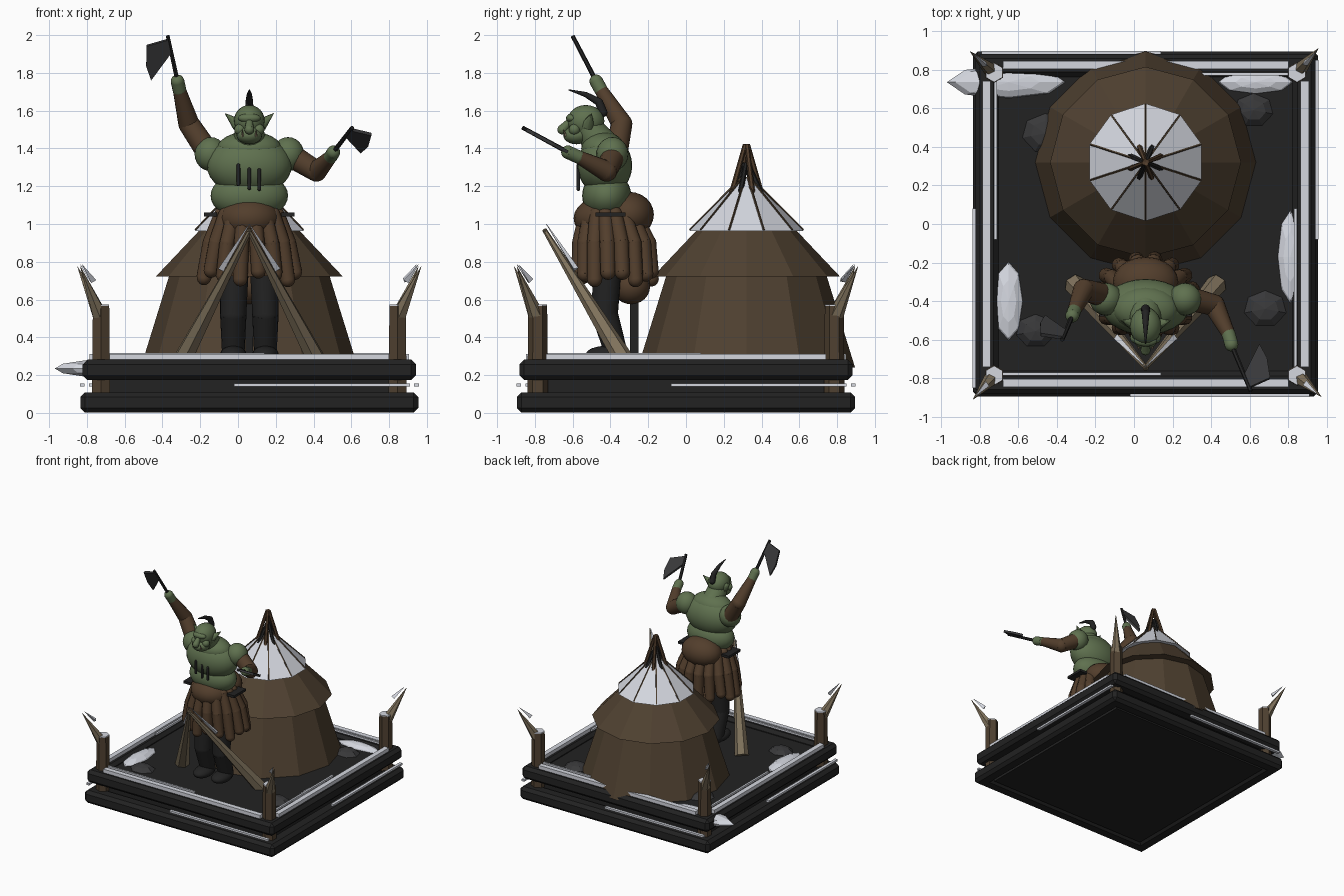
import bpy, bmesh, math
from mathutils import Vector, Matrix

cube = bpy.data.objects.get("Cube")
if cube:
    bpy.data.objects.remove(cube, do_unlink=True)

ORIGIN = Matrix.Translation((0.06, 0, 0))
UP = Vector((0, 0, 1))


def material(name, r, g, b):
    m = bpy.data.materials.new(name)
    m.use_nodes = True
    m.diffuse_color = (r, g, b, 1)
    bsdf = m.node_tree.nodes["Principled BSDF"]
    bsdf.inputs["Base Color"].default_value = (r, g, b, 1)
    bsdf.inputs["Roughness"].default_value = 0.9
    return m


BLACK = material("charred black", .016, .016, .016)
STONE = material("dark stone", .04, .04, .042)
SNOW = material("snow white", .66, .68, .74)
HIDE = material("tent hide", .078, .052, .030)
BONE = material("pale wood", .21, .165, .105)
SKIN = material("green skin", .115, .165, .078)
CLOTH = material("brown cloth", .085, .048, .025)


def finish(bm, name, mat, smooth=False, bevel=0):
    """Turn a bmesh into a named object."""
    bmesh.ops.recalc_face_normals(bm, faces=bm.faces)
    me = bpy.data.meshes.new(name)
    bm.to_mesh(me)
    bm.free()
    me.materials.append(mat)
    if smooth:
        for p in me.polygons:
            p.use_smooth = True
        me.set_sharp_from_angle(angle=math.radians(50))
    ob = bpy.data.objects.new(name, me)
    ob.matrix_world = ORIGIN
    bpy.context.collection.objects.link(ob)
    if bevel:
        mod = ob.modifiers.new("chamfer", 'BEVEL')
        mod.width, mod.segments = bevel, 1
    return ob


def turn(k, v=(0, 0, 0)):
    return Matrix.Rotation(k * math.pi / 2, 4, 'Z') @ Vector(v)


def rod(bm, a, b, r1, r2, n=6):
    a, b = Vector(a), Vector(b)
    d = b - a
    m = Matrix.Translation((a + b) / 2) @ UP.rotation_difference(d).to_matrix().to_4x4()
    bmesh.ops.create_cone(bm, cap_ends=True, segments=n, radius1=r1, radius2=r2,
                          depth=d.length, matrix=m)


def ball(bm, c, r, u=20, v=12):
    r = r if isinstance(r, tuple) else (r, r, r)
    m = Matrix.Translation(c) @ Matrix.Diagonal((*r, 1))
    bmesh.ops.create_uvsphere(bm, u_segments=u, v_segments=v, radius=1, matrix=m)


def box(bm, c, size, k=0):
    m = (Matrix.Rotation(k * math.pi / 2, 4, 'Z') @ Matrix.Translation(c)
         @ Matrix.Diagonal((*size, 1)))
    bmesh.ops.create_cube(bm, size=1, matrix=m)


def chain(bm, pts, radii, n=16):
    """Rounded limb through points."""
    for i, (p, r) in enumerate(zip(pts, radii)):
        ball(bm, p, r, n, 10)
        if i:
            rod(bm, pts[i - 1], p, radii[i - 1], r, n)


# Ground and two layers of frame logs
bm = bmesh.new()
box(bm, (0, 0, .13), (1.54, 1.54, .24))
finish(bm, "ground", BLACK)
for name, z, out in (("lower_logs", .055, .895), ("upper_logs", .228, .882)):
    bm = bmesh.new()
    for k in range(4):
        box(bm, (0, .06 - out, z), (2 * out, .12, .108), k)
    finish(bm, name, BLACK, bevel=.025)

# Snow strips on the logs
bm = bmesh.new()
for k in range(4):
    box(bm, (0, -.825, .298), (1.48, .042, .03), k)
    box(bm, (-.33, -.778, .308), (.82, .016, .016), k)
    box(bm, (.385, -.885, .147), (.93, .025, .016), k)
finish(bm, "log_snow", SNOW)

# Corner posts with caps and outward spikes
posts, caps, spikes = bmesh.new(), bmesh.new(), bmesh.new()
for k in range(4):
    rod(posts, turn(k, (.785, .785, .1)), turn(k, (.785, .785, .565)), .055, .05)
    rod(caps, turn(k, (.785, .785, .565)), turn(k, (.785, .785, .573)), .05, .05)
    rod(spikes, turn(k, (.785, .785, .5)), turn(k, (.895, .91, .775)), .045, .001)
    rod(caps, turn(k, (.825, .83, .7)), turn(k, (.885, .895, .785)), .018, .001, 3)
finish(posts, "corner_posts", HIDE)
finish(caps, "post_snow", SNOW)
finish(spikes, "corner_spikes", BONE)

# Snow mounds and rocks
bm = bmesh.new()
for x, y, rx, ry in ((-.71, -.4, .08, .22), (.75, -.17, .07, .26),
                     (-.71, .735, .32, .09), (.57, .735, .21, .065)):
    ball(bm, (x, y, .235), (rx, ry, .05), 8, 6)
finish(bm, "snow_mounds", SNOW)
bm = bmesh.new()
for x, y, r in ((-.57, -.555, .11), (.62, -.44, .12), (.56, .59, .11), (-.52, .47, .13)):
    ball(bm, (x, y, .23), (r, r * .85, .06), 7, 5)
finish(bm, "rocks", STONE)


# Round tent: wall, roof, snowy peak, seams and crossed poles
def tent(r, z, a=0):
    return Vector((r * math.sin(a), .32 + r * math.cos(a), z))


bm = bmesh.new()
rod(bm, tent(0, .24), tent(0, .74), .575, .42, 12)
finish(bm, "tent_wall", HIDE)
bm = bmesh.new()
rod(bm, tent(0, .722), tent(0, .965), .495, .265, 12)
finish(bm, "tent_roof", HIDE)
bm = bmesh.new()
rod(bm, tent(0, .962), tent(0, 1.25), .305, .015, 10)
finish(bm, "tent_peak_snow", SNOW)
bm = bmesh.new()
for i in range(10):
    a = i * math.tau / 10
    rod(bm, tent(.3, .968, a), tent(.02, 1.25, a), .006, .006, 4)
finish(bm, "peak_seams", HIDE)
for name, mat, shift in (("dark_peak_poles", BLACK, 0), ("brown_peak_poles", CLOTH, .5)):
    bm = bmesh.new()
    for i in range(4):
        a = (i + shift) * math.tau / 4 + .4
        rod(bm, tent(.085, 1.16, a), tent(.008, 1.42 - .1 * (shift == 0), a), .015, .012)
    finish(bm, name, mat)

# Leaning entrance poles with snow along their tips
poles, snow = bmesh.new(), bmesh.new()
for s in (-1, 1):
    rod(poles, (s * .37, -.31, .25), (s * -.005, -.75, .97), .055, .012)
    rod(snow, (s * .15, -.585, .76), (0, -.74, 1.0), .018, .002, 3)
finish(poles, "entrance_poles", BONE)
finish(snow, "entrance_pole_snow", SNOW)

# Legs, boots and rear support
bm = bmesh.new()
for s in (-1, 1):
    chain(bm, [(s * .08, -.42, .72), (s * .085, -.43, .52), (s * .085, -.37, .32)],
          [.075, .07, .06])
    ball(bm, (s * .085, -.42, .31), (.07, .11, .045))
finish(bm, "legs_and_boots", BLACK, True)
bm = bmesh.new()
box(bm, (0, -.275, .415), (.04, .045, .34))
finish(bm, "rear_support", BLACK)

# Pleated skirt with apron hump and rear bulge
bm = bmesh.new()
rod(bm, (0, -.37, .74), (0, -.4, 1.08), .2, .15, 24)
for i in range(16):
    a = (i + .5) * math.tau / 16
    x, y = math.sin(a), math.cos(a)
    low = .73 + .025 * math.sin(5 * a)
    chain(bm, [(x * .15, -.4 + y * .13, 1.05), (x * .21, -.38 + y * .185, .9),
               (x * .245, -.375 + y * .195, low)], [.04, .042, .04], 10)
ball(bm, (0, -.44, 1.03), (.165, .155, .115))
ball(bm, (0, -.3, 1.05), (.17, .13, .12))
ball(bm, (0, -.29, .67), (.1, .1, .095))
finish(bm, "skirt", CLOTH, True)
bm = bmesh.new()
for s in (-1, 1):
    box(bm, (s * .205, -.4, 1.05), (.07, .16, .02))
finish(bm, "belt", BLACK)

# Torso and shoulders
bm = bmesh.new()
ball(bm, (0, -.43, 1.31), (.225, .145, .16), 28, 16)
ball(bm, (0, -.42, 1.15), (.205, .13, .13), 28, 16)
ball(bm, (0, -.44, 1.4), (.17, .115, .09))
chain(bm, [(0, -.45, 1.42), (0, -.52, 1.51)], [.09, .075])
for s in (-1, 1):
    ball(bm, (s * .205, -.39, 1.37), (.085, .085, .09))
finish(bm, "torso", SKIN, True)
bm = bmesh.new()
for x, z in ((-.058, 1.26), (0, 1.24), (.053, 1.235)):
    chain(bm, [(x, -.57, z - .05), (x, -.57, z + .05)], [.01, .01], 8)
finish(bm, "chest_scars", BLACK, True)

# Head with brow, snout, jaw and ears
bm = bmesh.new()
ball(bm, (0, -.53, 1.545), (.082, .098, .085))
ball(bm, (0, -.58, 1.47), (.068, .07, .048))
ball(bm, (0, -.605, 1.56), (.06, .03, .025))
chain(bm, [(0, -.61, 1.55), (0, -.655, 1.5)], [.016, .026], 12)
for s in (-1, 1):
    rod(bm, (s * .06, -.52, 1.525), (s * .128, -.5, 1.585), .035, .002, 8)
    ball(bm, (s * .05, -.59, 1.5), .03)
finish(bm, "head", SKIN, True)
bm = bmesh.new()
for s in (-1, 1):
    rod(bm, (s * .035, -.635, 1.465), (s * .037, -.65, 1.5), .009, .001)
finish(bm, "tusks", BONE)
bm = bmesh.new()
chain(bm, [(0, -.44, 1.59), (0, -.46, 1.645), (0, -.53, 1.685), (0, -.62, 1.71)],
      [.024, .021, .014, .003], 10)
finish(bm, "crest", BLACK, True)

# Arms: sleeve, hand and axe for each side
ARMS = (("right", [(-.22, -.37, 1.38), (-.32, -.34, 1.53), (-.37, -.45, 1.71)],
         (-.38, -.475, 1.755), (-.432, -.6, 1.995)),
        ("left", [(.24, -.39, 1.35), (.355, -.42, 1.28), (.43, -.57, 1.355)],
         (.445, -.625, 1.38), (.545, -.865, 1.51)))
BLADE = ((.02, 0), (.035, .12), (.15, .145), (.24, .136), (.1, 0))
for side, path, hand, tip in ARMS:
    bm = bmesh.new()
    chain(bm, path, [.062, .056, .035])
    finish(bm, side + "_sleeve", CLOTH, True)
    bm = bmesh.new()
    chain(bm, [path[-1], hand], [.036, .036])
    finish(bm, side + "_hand", SKIN, True)
    tip, hand = Vector(tip), Vector(hand)
    d = (hand - tip).normalized()
    bm = bmesh.new()
    rod(bm, hand + d * .05, tip, .013, .011)
    finish(bm, side + "_axe_handle", BLACK)
    out = Vector((math.copysign(1, tip.x), 0, 0))
    out = (out - d * out.dot(d)).normalized()
    n = d.cross(out) * .009
    bm = bmesh.new()
    face = bm.faces.new([bm.verts.new(tip + d * t + out * s - n) for t, s in BLADE])
    top = bmesh.ops.extrude_face_region(bm, geom=[face])["geom"]
    bmesh.ops.translate(bm, vec=n * 2,
                        verts=[g for g in top if isinstance(g, bmesh.types.BMVert)])
    finish(bm, side + "_axe_blade", STONE)
